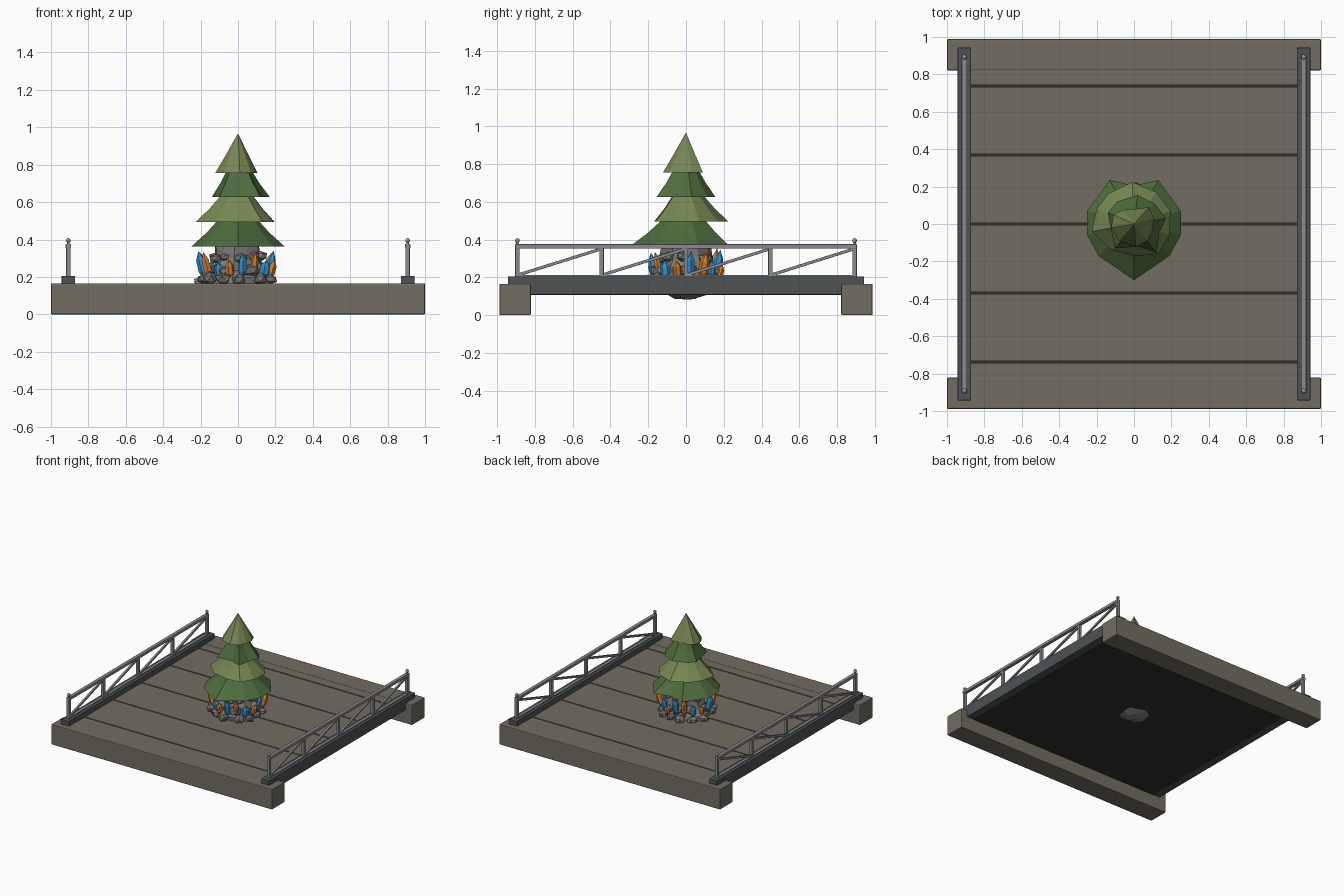
import bpy, bmesh, random
from math import sin, cos, pi, radians
from mathutils import Vector, Matrix

if "Cube" in bpy.data.objects:
    bpy.data.objects.remove(bpy.data.objects["Cube"])

random.seed(4)

def material(name, rgb):
    m = bpy.data.materials.new(name)
    m.diffuse_color = (*rgb, 1)
    m.use_nodes = True
    m.node_tree.nodes["Principled BSDF"].inputs["Base Color"].default_value = m.diffuse_color
    return m

STONE = material("weathered_stone", (0.17, 0.155, 0.125))
IRON = material("dark_iron", (0.075, 0.085, 0.088))
DARK = material("deck_shadow", (0.03, 0.029, 0.027))
STEEL = material("steel", (0.26, 0.26, 0.27))
CREAM = material("cream", (0.6, 0.5, 0.33))
ROCK = material("rock", (0.2, 0.195, 0.185))
BLUE = material("blue_crystal", (0.03, 0.3, 0.65))
ORANGE = material("orange_crystal", (0.72, 0.22, 0.025))
LEAF_D = material("dark_needles", (0.075, 0.15, 0.045))
LEAF_L = material("light_needles", (0.18, 0.24, 0.085))

def finish(name, bm, mat, bevel=0):
    bmesh.ops.recalc_face_normals(bm, faces=bm.faces)
    me = bpy.data.meshes.new(name)
    bm.to_mesh(me)
    bm.free()
    ob = bpy.data.objects.new(name, me)
    bpy.context.collection.objects.link(ob)
    me.materials.append(mat)
    if bevel:
        b = ob.modifiers.new("bevel", 'BEVEL')
        b.width = bevel
        b.segments = 2
    return ob

def box(name, lo, hi, mat, bevel=0):
    lo, hi = Vector(lo), Vector(hi)
    bm = bmesh.new()
    bmesh.ops.create_cube(bm, size=1, matrix=Matrix.Translation((lo + hi) / 2) @ Matrix.Diagonal((*(hi - lo), 1)))
    return finish(name, bm, mat, bevel)

def bar(name, a, b, w, mat):
    # square bar between two points
    a, b = Vector(a), Vector(b)
    d = b - a
    rot = d.to_track_quat('Z', 'X').to_matrix().to_4x4()
    bm = bmesh.new()
    bmesh.ops.create_cube(bm, size=1, matrix=Matrix.Translation((a + b) / 2) @ rot @ Matrix.Diagonal((w, w, d.length, 1)))
    return finish(name, bm, mat, 0.002)

def loft(name, rings, mat, under=None):
    # skin equal-length rings, closing both ends with fans
    bm = bmesh.new()
    vs = [[bm.verts.new(p) for p in r] for r in rings]
    n = len(vs[0])
    for r0, r1 in zip(vs, vs[1:]):
        for i in range(n):
            bm.faces.new((r0[i], r0[(i + 1) % n], r1[(i + 1) % n], r1[i]))
    for r, lift in ((vs[0], under or 0), (vs[-1], 0)):
        c = sum((v.co for v in r), Vector()) / n
        cv = bm.verts.new(c + Vector((0, 0, lift)))
        for i in range(n):
            bm.faces.new((r[i], r[(i + 1) % n], cv))
    return finish(name, bm, mat)

# deck: dark slab with plank tops separated by narrow gaps
box("deck_slab", (-0.88, -0.84, 0.108), (0.88, 0.84, 0.15), DARK)
seams = [-0.84, -0.737, -0.368, 0, 0.368, 0.737, 0.84]
for a, b in zip(seams, seams[1:]):
    box("deck_plank", (-0.88, a + 0.005, 0.135), (0.88, b - 0.005, 0.163), STONE)

# end sills, side beams and truss railings
for s in (-1, 1):
    box("end_sill", (-1, s * 0.905 - 0.083, 0), (1, s * 0.905 + 0.083, 0.166), STONE, 0.006)
    x = s * 0.907
    box("side_beam", (x - 0.036, -0.943, 0.11), (x + 0.036, 0.943, 0.206), IRON, 0.003)
    box("top_rail", (x - 0.014, -0.905, 0.353), (x + 0.014, 0.905, 0.376), STEEL, 0.003)
    box("bottom_rail", (x - 0.012, -0.9, 0.2), (x + 0.012, 0.9, 0.213), STEEL)
    posts = [-0.893, -0.447, 0, 0.447, 0.893]
    for y in posts:
        bar("rail_post", (x, y, 0.2), (x, y, 0.36), 0.023, STEEL)
    for a, b in zip(posts, posts[1:]):
        bar("rail_brace", (x, a, 0.212), (x, b, 0.352), 0.016, STEEL)
    for y in (posts[0], posts[-1]):
        bar("finial_neck", (x, y, 0.37), (x, y, 0.388), 0.013, STEEL)
        bm = bmesh.new()
        bmesh.ops.create_icosphere(bm, subdivisions=2, radius=0.013, matrix=Matrix.Translation((x, y, 0.395)))
        finish("finial", bm, CREAM)

# rock column, poking through the underside of the deck
def rough_ring(r, z, n=11, j=0.12):
    return [(r * k * cos(2 * pi * i / n), r * k * sin(2 * pi * i / n), z + random.uniform(-0.008, 0.008))
            for i in range(n) for k in [random.uniform(1 - j, 1 + j)]]

loft("rock_core", [rough_ring(r, z) for r, z in
     ((0.06, 0.09), (0.11, 0.112), (0.19, 0.15), (0.185, 0.19), (0.155, 0.24), (0.135, 0.3), (0.12, 0.36), (0.08, 0.4))], ROCK)

def boulder(pos, size):
    bm = bmesh.new()
    bmesh.ops.create_icosphere(bm, subdivisions=1, radius=1)
    for v in bm.verts:
        v.co *= random.uniform(0.8, 1.1)
    m = Matrix.Translation(pos) @ Matrix.Rotation(random.uniform(0, 6), 4, 'Z') @ Matrix.Diagonal((size, size * 0.85, size * 0.7, 1))
    bm.transform(m)
    finish("boulder", bm, ROCK)

for count, rad, z, size in ((13, 0.19, 0.178, 0.045), (10, 0.145, 0.23, 0.05), (9, 0.125, 0.305, 0.042)):
    for i in range(count):
        a = 2 * pi * (i + random.uniform(-0.25, 0.25)) / count
        r = rad * random.uniform(0.93, 1.08)
        boulder((r * cos(a), r * sin(a), z + random.uniform(-0.008, 0.012)), size * random.uniform(0.8, 1.15))

# crystals: six-sided shards leaning outwards
def crystal(angle, rad, z, h, w, lean, mat):
    bm = bmesh.new()
    prof = [(0.35, 0), (1, 0.3), (0.9, 0.7)]
    rings = [[bm.verts.new((w * k * cos(i * pi / 3), w * k * sin(i * pi / 3), h * t)) for i in range(6)] for k, t in prof]
    tip = bm.verts.new((0, 0, h))
    bm.faces.new(rings[0])
    for i in range(6):
        j = (i + 1) % 6
        for r0, r1 in zip(rings, rings[1:]):
            bm.faces.new((r0[i], r0[j], r1[j], r1[i]))
        bm.faces.new((rings[-1][i], rings[-1][j], tip))
    bm.transform(Matrix.Rotation(angle, 4, 'Z') @ Matrix.Translation((rad, 0, z)) @ Matrix.Rotation(lean, 4, 'Y'))
    finish("crystal", bm, mat)

N = 16
for i in range(N):
    a = 2 * pi * (i + 0.35) / N
    big = i % 4 < 2
    crystal(a, random.uniform(0.155, 0.175), 0.19, random.uniform(0.14, 0.17) if big else random.uniform(0.08, 0.11),
            random.uniform(0.02, 0.03), radians(random.uniform(8, 20)), ORANGE if i % 2 else BLUE)

# fir tree: stacked flaring tiers (outline given as x, y corners)
T1 = [(0, -0.3), (0.19, -0.17), (0.25, -0.06), (0.25, 0.07), (0.13, 0.235),
      (0, 0.205), (-0.13, 0.235), (-0.25, 0.07), (-0.25, -0.06), (-0.19, -0.17)]
T2 = [(0.02, -0.17), (0.13, -0.16), (0.19, -0.06), (0.195, 0.07), (0.12, 0.17),
      (-0.01, 0.225), (-0.14, 0.16), (-0.2, 0.08), (-0.225, -0.04), (-0.12, -0.14)]
T3 = [(0.03, -0.12), (0.12, -0.155), (0.135, -0.05), (0.17, 0.03), (0.11, 0.11),
      (0.02, 0.155), (-0.09, 0.12), (-0.14, 0.06), (-0.12, -0.04), (-0.1, -0.13)]
T4 = [(0.01, -0.122), (0.07, -0.09), (0.1, -0.03), (0.105, 0.03), (0.08, 0.09),
      (0, 0.08), (-0.06, 0.075), (-0.11, 0.05), (-0.122, -0.02), (-0.08, -0.09)]
tiers = [("lower_branches", T1, 0.362, 0.53, 0.33, LEAF_D), ("middle_branches", T2, 0.495, 0.655, 0.33, LEAF_L),
         ("upper_branches", T3, 0.627, 0.79, 0.35, LEAF_D), ("treetop", T4, 0.755, 0.965, 0.01, LEAF_L)]
for name, out, z0, z1, top, mat in tiers:
    rings = []
    for t, bulge in ((0, 0), (0.45, -0.03 if top > 0.1 else -0.01), (1, 0)):
        k = 1 + (top - 1) * t + bulge
        rings.append([(x * k, y * k, z0 + (z1 - z0) * t) for x, y in out])
    loft(name, rings, mat, under=0.03)

# trunk core
loft("trunk", [rough_ring(0.07, 0.3, 8), rough_ring(0.03, 0.8, 8)], material("bark", (0.2, 0.09, 0.03)))
